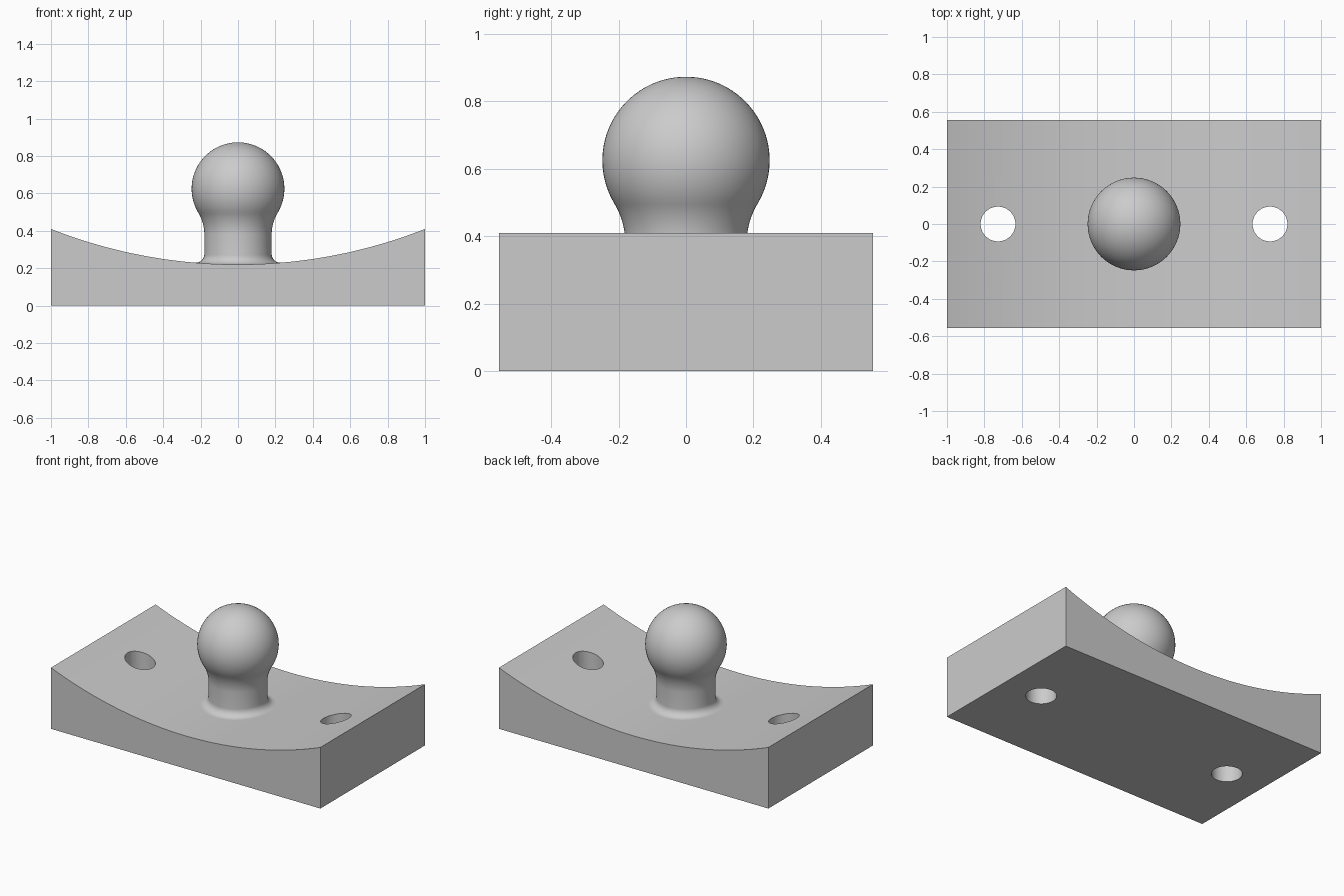
import bpy, bmesh
from math import sin, cos, pi, sqrt, atan2

cube = bpy.data.objects.get("Cube")
if cube:
    bpy.data.objects.remove(cube, do_unlink=True)

HALF_DEPTH, END_Z, MID_Z = 0.555, 0.41, 0.22
SAG = END_Z - MID_Z
ARC_R = (1 + SAG * SAG) / (2 * SAG)

grey = bpy.data.materials.new("plain grey")
grey.use_nodes = True
grey.diffuse_color = (0.6, 0.6, 0.6, 1)
grey.node_tree.nodes["Principled BSDF"].inputs["Base Color"].default_value = (0.6, 0.6, 0.6, 1)


def dish(x):
    """Height of the concave top above its lowest line."""
    return ARC_R - sqrt(ARC_R ** 2 - x * x)


def make_object(name, bm):
    bmesh.ops.recalc_face_normals(bm, faces=bm.faces)
    mesh = bpy.data.meshes.new(name)
    bm.to_mesh(mesh)
    bm.free()
    obj = bpy.data.objects.new(name, mesh)
    bpy.context.collection.objects.link(obj)
    mesh.materials.append(grey)
    return obj


def select(obj):
    bpy.ops.object.select_all(action='DESELECT')
    obj.select_set(True)
    bpy.context.view_layer.objects.active = obj


# Base block: concave profile extruded front to back
steps = 64
xs = [-1 + 2 * i / steps for i in range(steps + 1)]
profile = [(1, 0), (-1, 0)] + [(x, MID_Z + dish(x)) for x in xs]
bm = bmesh.new()
face = bm.faces.new([bm.verts.new((x, -HALF_DEPTH, z)) for x, z in profile])
ext = bmesh.ops.extrude_face_region(bm, geom=[face])
moved = [v for v in ext["geom"] if isinstance(v, bmesh.types.BMVert)]
bmesh.ops.translate(bm, verts=moved, vec=(0, 2 * HALF_DEPTH, 0))
base = make_object("base_block", bm)

# Screw holes through both ends
for side in (-1, 1):
    bpy.ops.mesh.primitive_cylinder_add(vertices=48, radius=0.093, depth=2,
                                        location=(side * 0.727, 0, 0))
    cutter = bpy.context.object
    cutter.name = "hole_cutter"
    cutter.hide_render = True
    cutter.data.materials.append(grey)
    select(base)
    cut = base.modifiers.new("hole", 'BOOLEAN')
    cut.operation, cut.solver, cut.object = 'DIFFERENCE', 'EXACT', cutter
    bpy.ops.object.modifier_apply(modifier=cut.name)
    bpy.data.objects.remove(cutter, do_unlink=True)

# Ball stud outline: foot flare, neck, concave blend, ball
BALL_R, BALL_Z, NECK_R, NECK_TOP, FLARE = 0.248, 0.625, 0.18, 0.38, 0.05
drop = BALL_Z - NECK_TOP
blend = (NECK_R ** 2 + drop ** 2 - BALL_R ** 2) / (2 * (BALL_R - NECK_R))
tilt = atan2(drop, NECK_R + blend)
outline = [(NECK_R + FLARE, MID_Z - 0.03)]
for i in range(9):
    a = pi / 2 * i / 8
    outline.append((NECK_R + FLARE * (1 - sin(a)), MID_Z + FLARE * (1 - cos(a))))
for i in range(13):
    a = tilt * i / 12
    outline.append((NECK_R + blend * (1 - cos(a)), NECK_TOP + blend * sin(a)))
for i in range(1, 33):
    a = -tilt + (pi / 2 + tilt) * i / 32
    outline.append((max(BALL_R * cos(a), 0), BALL_Z + BALL_R * sin(a)))

# Spin the outline, then fit the foot to the dished top
bm = bmesh.new()
verts = [bm.verts.new((r, 0, z)) for r, z in outline]
edges = [bm.edges.new(pair) for pair in zip(verts, verts[1:])]
bmesh.ops.spin(bm, geom=verts + edges, cent=(0, 0, 0), axis=(0, 0, 1),
               angle=2 * pi, steps=64)
bmesh.ops.remove_doubles(bm, verts=bm.verts, dist=0.0005)
for v in bm.verts:
    if v.co.z < MID_Z + FLARE + 0.01:
        v.co.z += dish(v.co.x)
stud = make_object("ball_stud", bm)

for obj in (base, stud):
    select(obj)
    bpy.ops.object.shade_smooth_by_angle(angle=pi / 6)
